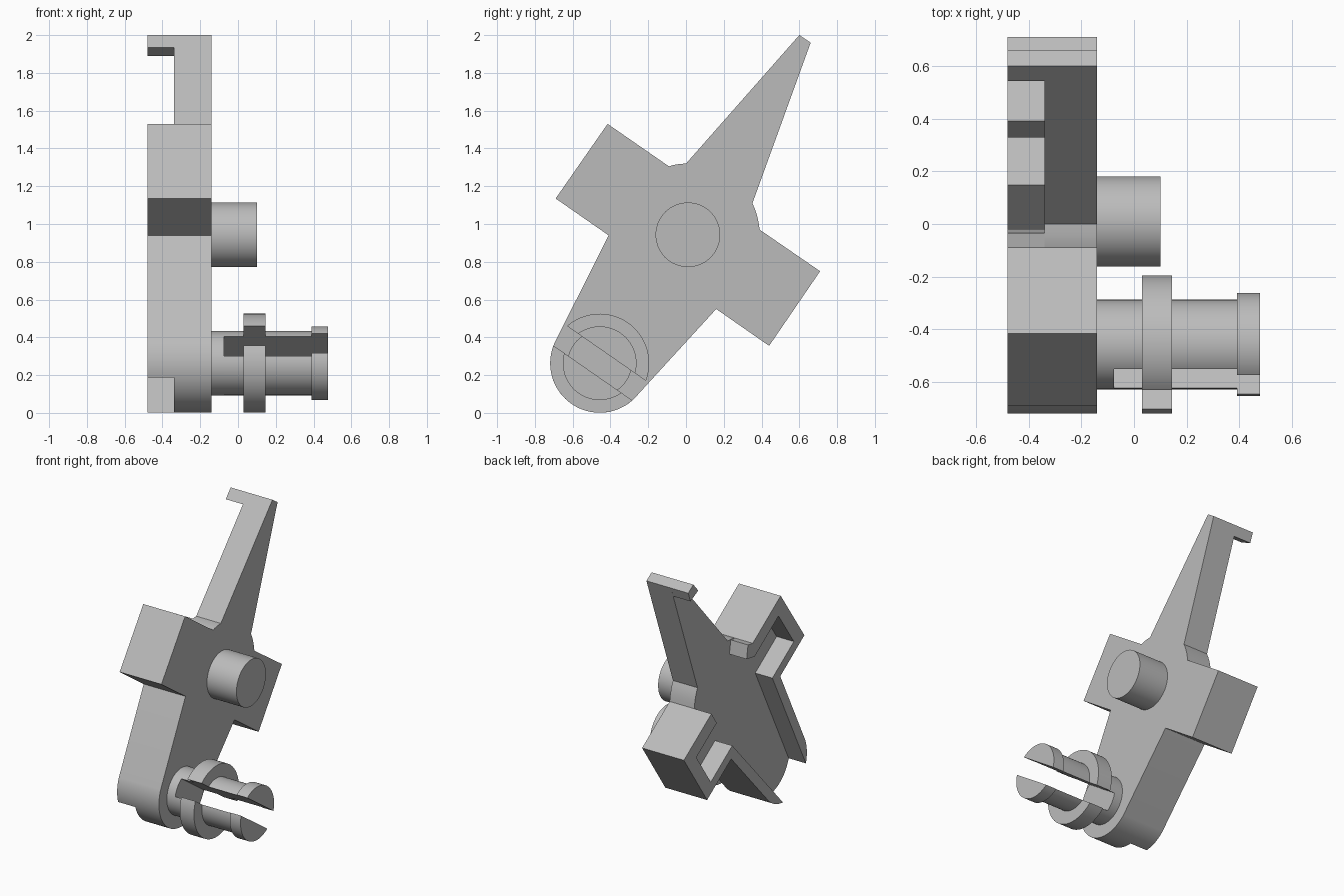
import bpy, bmesh, math
from mathutils import Vector
from mathutils.geometry import intersect_line_line_2d

cube = bpy.data.objects.get("Cube")
if cube:
    bpy.data.objects.remove(cube)

grey = bpy.data.materials.new("light grey")
grey.use_nodes = True
colour = (0.5, 0.5, 0.5, 1)
grey.diffuse_color = colour
grey.node_tree.nodes["Principled BSDF"].inputs["Base Color"].default_value = colour

HUB, FOOT = Vector((0.01, 0.943)), Vector((-0.457, 0.263))
BACK, FLOOR, FACE = -0.48, -0.34, -0.14
TILT = math.degrees(math.atan2(-0.57, 0.82))


def arc(centre, radius, start, end, steps):
    angles = [math.radians(start + (end - start) * i / steps) for i in range(steps + 1)]
    return [centre + radius * Vector((math.cos(a), math.sin(a))) for a in angles]


def prism(name, slabs):
    """Extrude each (side outline, x start, x end) slab into one object."""
    bm = bmesh.new()
    for outline, x0, x1 in slabs:
        face = bm.faces.new([bm.verts.new((x0, p[0], p[1])) for p in outline])
        ext = bmesh.ops.extrude_face_region(bm, geom=[face])
        moved = [v for v in ext["geom"] if isinstance(v, bmesh.types.BMVert)]
        bmesh.ops.translate(bm, verts=moved, vec=(x1 - x0, 0, 0))
    bmesh.ops.recalc_face_normals(bm, faces=bm.faces)
    mesh = bpy.data.meshes.new(name)
    bm.to_mesh(mesh)
    bm.free()
    mesh.materials.append(grey)
    obj = bpy.data.objects.new(name, mesh)
    bpy.context.collection.objects.link(obj)
    bpy.ops.object.select_all(action="DESELECT")
    obj.select_set(True)
    bpy.context.view_layer.objects.active = obj
    bpy.ops.object.shade_smooth_by_angle(angle=math.radians(25))
    return obj


def inset(path, widths):
    """Inner line of a rim that follows the path, one width per segment."""
    lines = []
    for a, b, w in zip(path, path[1:], widths):
        d = (b - a).normalized()
        n = Vector((-d.y, d.x)) * w
        lines.append((a + n, b + n, d * 2))
    inner = [lines[0][0]]
    for (a, b, d), (e, f, g) in zip(lines, lines[1:]):
        inner.append(intersect_line_line_2d(a - d, b + d, e - g, f + g) or b)
    return inner + [lines[-1][1]]


# Corners of the two side blocks
front_block = [Vector(p) for p in ((-0.09, 1.305), (-0.415, 1.53), (-0.69, 1.135), (-0.41, 0.94))]
rear_block = [Vector(p) for p in ((0.16, 0.55), (0.44, 0.355), (0.71, 0.75), (0.39, 0.97))]
tip = [Vector((0.66, 1.96)), Vector((0.6, 2.0))]
foot_front = arc(FOOT, 0.262, 157, 197, 10)
foot_rear = arc(FOOT, 0.262, 273.5, 314, 10)
foot_end = arc(FOOT, 0.262, 197, 273.5, 18)[1:-1]

# Body plate with pointer arm
plate = (rear_block + arc(HUB, 0.38, 4, 26, 5)[1:] + tip
         + arc(HUB, 0.377, 91.5, 105.4, 4)[:-1] + front_block
         + foot_front + foot_end + foot_rear)
prism("body_plate", [(plate, FLOOR, FACE)])

# Raised rims around the open back
path = [Vector((-0.035, 1.314))] + front_block + [foot_front[0]]
inner = inset(path, (0.1, 0.1, 0.1, 0.07, 0.072))
prism("front_rim", [(path[:-1] + foot_front + inner[-2::-1], BACK, FLOOR)])

path = [foot_rear[-1]] + rear_block
inner = inset(path, (0.072, 0.07, 0.1, 0.11))
prism("rear_rim", [(foot_rear + path[1:] + inner[:0:-1], BACK, FLOOR)])

# Lip at the tip of the arm
prism("arm_lip", [(tip + [(0.543, 1.935), (0.634, 1.89)], BACK, FLOOR)])

# Hub peg and root of the split pin
prism("hub_peg", [(arc(HUB, 0.171, 0, 360, 64)[:-1], FACE, 0.1)])
prism("pin_root", [(arc(FOOT, 0.17, 0, 360, 64)[:-1], FACE, -0.075)])

# Two prongs of the split pin, with collar and end bead
sections = ((0.17, -0.075, 0.03), (0.262, 0.03, 0.145), (0.17, 0.145, 0.39), (0.195, 0.39, 0.477))
for name, turn in (("upper_prong", TILT), ("lower_prong", TILT + 180)):
    slabs = []
    for radius, x0, x1 in sections:
        cut = math.degrees(math.asin(0.063 / radius))
        slabs.append((arc(FOOT, radius, turn + cut, turn + 180 - cut, 32), x0, x1))
    prism(name, slabs)
